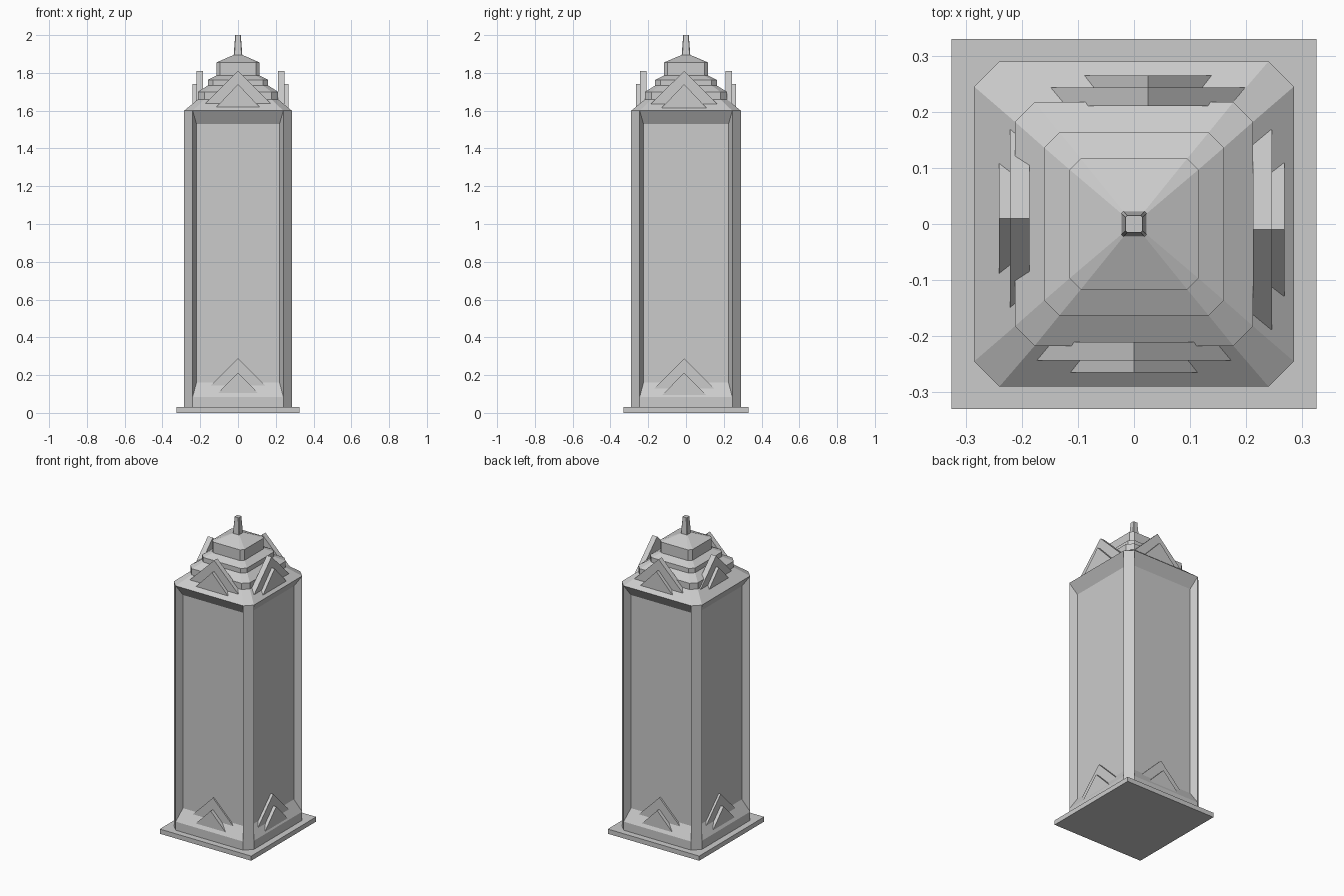
import bpy, bmesh
from mathutils import Matrix, Vector
from math import radians

if "Cube" in bpy.data.objects:
    bpy.data.objects.remove(bpy.data.objects["Cube"])


def finish(name, bm):
    bmesh.ops.recalc_face_normals(bm, faces=bm.faces)
    me = bpy.data.meshes.new(name)
    bm.to_mesh(me)
    bm.free()
    ob = bpy.data.objects.new(name, me)
    bpy.context.collection.objects.link(ob)
    return ob


def octagon(hx, hy, c, z):
    return [(hx - c, -hy, z), (hx, c - hy, z), (hx, hy - c, z), (hx - c, hy, z),
            (c - hx, hy, z), (-hx, hy - c, z), (-hx, c - hy, z), (c - hx, -hy, z)]


def loft(rings, cap_bottom=True, cap_top=True):
    """Chamfered-square rings (hx, hy, chamfer, z) joined into a shell."""
    bm = bmesh.new()
    loops = [[bm.verts.new(p) for p in octagon(*r)] for r in rings]
    for a, b in zip(loops, loops[1:]):
        for i in range(8):
            j = (i + 1) % 8
            bm.faces.new((a[i], a[j], b[j], b[i]))
    if cap_bottom:
        bm.faces.new(loops[0][::-1])
    if cap_top:
        bm.faces.new(loops[-1])
    return bm


# base plate
bm = bmesh.new()
bmesh.ops.create_cube(bm, size=1)
bmesh.ops.transform(bm, verts=bm.verts, matrix=Matrix.Translation((0, 0, 0.015))
                    @ Matrix.Diagonal((0.65, 0.66, 0.03, 1)))
finish("base_plate", bm)

# tower body with a recessed, slope-edged panel on each side
LOW, HIGH, DEPTH = 0.085, 1.60, 0.045
bm = loft([(0.285, 0.29, 0.045, 0.03), (0.285, 0.29, 0.045, LOW),
           (0.285, 0.29, 0.045, HIGH)], cap_top=False)
bm.normal_update()
panels = [f for f in bm.faces if f.calc_center_median().z > 0.5
          and max(abs(f.normal.x), abs(f.normal.y)) > 0.99]
normals = [f.normal.copy() for f in panels]
ext = bmesh.ops.extrude_discrete_faces(bm, faces=panels)["faces"]
for f in ext:
    n = Vector((round(f.normal.x), round(f.normal.y), 0))
    side = Vector((-n.y, n.x, 0))
    for v in f.verts:
        v.co -= n * DEPTH
        v.co -= side * (0.02 if v.co.dot(side) > 0 else -0.02)
        v.co.z += 0.075 if v.co.z < 0.5 else -0.07
finish("tower_body", bm)

# stepped roof
finish("roof_tiers", loft([
    (0.285, 0.29, 0.045, 1.60), (0.212, 0.217, 0.035, 1.66),
    (0.212, 0.217, 0.035, 1.70), (0.16, 0.163, 0.027, 1.733),
    (0.16, 0.163, 0.027, 1.763), (0.115, 0.117, 0.02, 1.786),
    (0.115, 0.117, 0.02, 1.855), (0.023, 0.023, 0.004, 1.895)],
    cap_bottom=False))

# spire
finish("spire", loft([(0.023, 0.023, 0.004, 1.89), (0.015, 0.015, 0.003, 2.0)]))


def gable(name, angle, offset, back, front, base, apex, half):
    """Triangular plate facing outward; angle 0 is the front side."""
    bm = bmesh.new()
    tri = [(-half, base), (half, base), (0, apex)]
    a, b = [[bm.verts.new((x + offset, -d, z)) for x, z in tri] for d in (front, back)]
    bm.faces.new(a)
    bm.faces.new(b[::-1])
    for i in range(3):
        j = (i + 1) % 3
        bm.faces.new((a[j], a[i], b[i], b[j]))
    bmesh.ops.rotate(bm, verts=bm.verts, matrix=Matrix.Rotation(radians(angle), 3, 'Z'))
    finish(name, bm)


# upper ornaments: angle, sideways offset, back, large face, small face, large base, small base
for side, ang, off, bk, big, small, zb, zs in (
        ("front", 0, 0, 0.21, 0.243, 0.265, 1.637, 1.615),
        ("right", 90, -0.01, 0.212, 0.246, 0.268, 1.634, 1.615),
        ("back", 180, -0.025, 0.21, 0.243, 0.265, 1.637, 1.615),
        ("left", 270, -0.01, 0.186, 0.221, 0.241, 1.652, 1.635)):
    gable(f"{side}_upper_large_gable", ang, off, bk, big, zb, 1.81, (1.81 - zb) * 1.01)
    gable(f"{side}_upper_small_gable", ang, off, big - 0.005, small, zs, 1.74, (1.74 - zs) * 0.95)

# lower ornaments resting on the panel sills
for side, ang, off, big, small, zb, zs in (
        ("front", 0, 0, 0.254, 0.278, 0.145, 0.105),
        ("right", 90, -0.01, 0.258, 0.279, 0.13, 0.09),
        ("back", 180, -0.01, 0.256, 0.279, 0.14, 0.10),
        ("left", 270, -0.01, 0.254, 0.275, 0.14, 0.10)):
    gable(f"{side}_lower_large_gable", ang, off, 0.225, big, zb, 0.288, (0.288 - zb) * 1.0)
    gable(f"{side}_lower_small_gable", ang, off, big - 0.005, small, zs, 0.213, (0.213 - zs) * 0.98)
